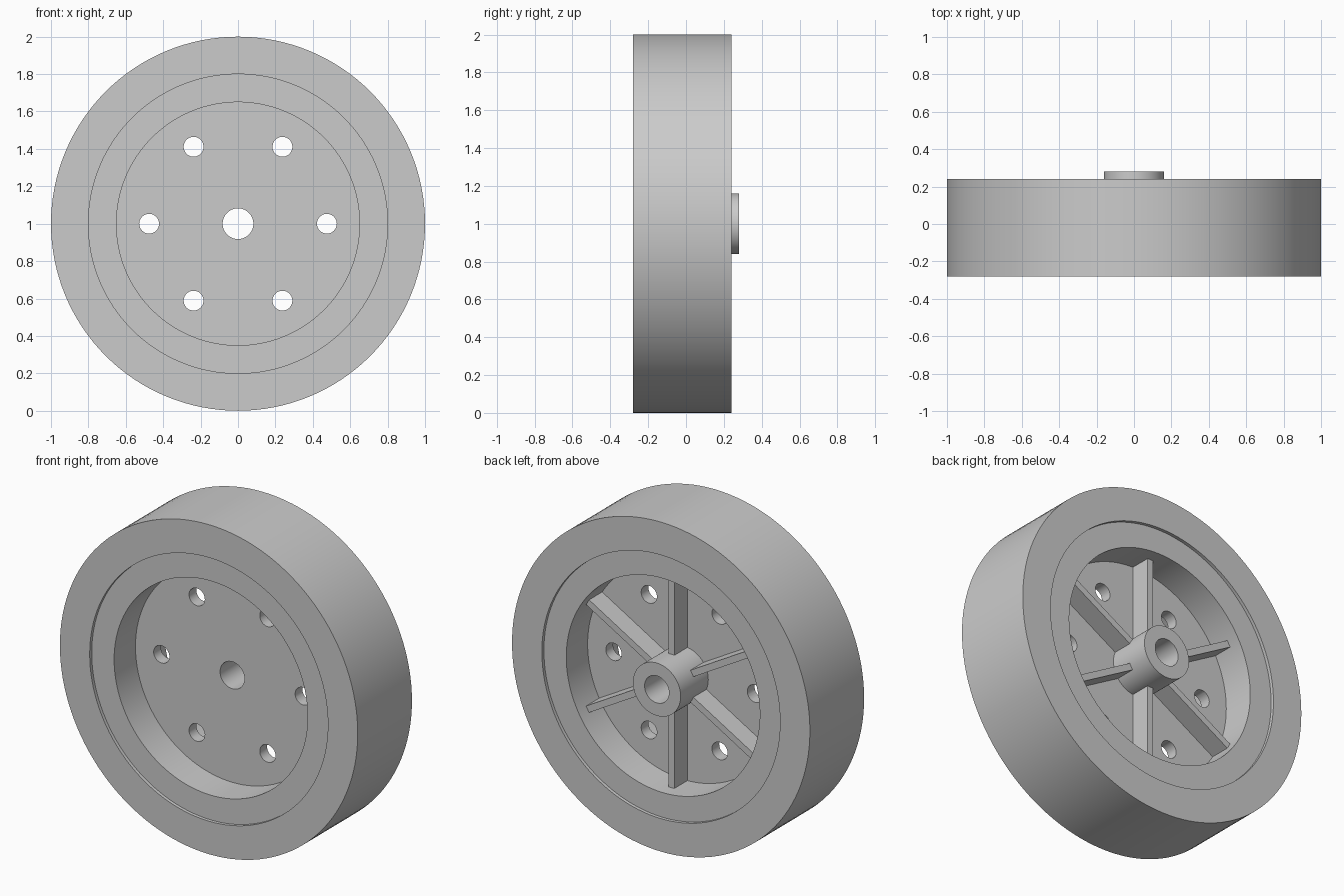
import bpy
import bmesh
import math
from mathutils import Matrix, Vector

cube = bpy.data.objects.get("Cube")
if cube:
    bpy.data.objects.remove(cube, do_unlink=True)

SEGMENTS = 128
AXLE = Vector((0, 0, 1))

grey = bpy.data.materials.new("plain grey")
grey.use_nodes = True
colour = (0.6, 0.6, 0.6, 1)
grey.diffuse_color = colour
grey.node_tree.nodes["Principled BSDF"].inputs["Base Color"].default_value = colour


def make_object(name, bm):
    bmesh.ops.recalc_face_normals(bm, faces=bm.faces)
    mesh = bpy.data.meshes.new(name)
    bm.to_mesh(mesh)
    bm.free()
    mesh.materials.append(grey)
    obj = bpy.data.objects.new(name, mesh)
    bpy.context.collection.objects.link(obj)
    return obj


def lathe(name, profile):
    """Spin a closed (radius, y) profile around the axle."""
    bm = bmesh.new()
    verts = [bm.verts.new((r, y, AXLE.z)) for r, y in profile]
    edges = [bm.edges.new((v, verts[i - 1])) for i, v in enumerate(verts)]
    bmesh.ops.spin(bm, geom=verts + edges, cent=AXLE, axis=(0, 1, 0),
                   angle=math.tau, steps=SEGMENTS, use_merge=True)
    bmesh.ops.remove_doubles(bm, verts=bm.verts, dist=1e-5)
    return make_object(name, bm)


def smooth(obj):
    bpy.ops.object.select_all(action="DESELECT")
    obj.select_set(True)
    bpy.context.view_layer.objects.active = obj
    bpy.ops.object.shade_smooth_by_angle(angle=math.radians(30))


# Tyre band
tyre = lathe("tyre", [(0.8, -0.28), (1, -0.28), (1, 0.24), (0.8, 0.24)])

# Rim, web and bored hub in one section
front, back = -0.055, 0.015
wheel = lathe("rim_and_hub", [
    (0.8, -0.26), (0.65, -0.26), (0.65, front), (0.082, front),
    (0.082, 0.28), (0.16, 0.28), (0.16, back), (0.65, back),
    (0.65, 0.22), (0.8, 0.22)])

# Ring of six holes through the web
bm = bmesh.new()
for i in range(6):
    spot = (Matrix.Translation(AXLE) @ Matrix.Rotation(i * math.tau / 6, 4, "Y")
            @ Matrix.Translation((0.475, -0.02, 0))
            @ Matrix.Rotation(math.pi / 2, 4, "X"))
    bmesh.ops.create_cone(bm, cap_ends=True, segments=32, radius1=0.053,
                          radius2=0.053, depth=0.2, matrix=spot)
cutter = make_object("hole_cutter", bm)
cutter.hide_render = True
cut = wheel.modifiers.new("holes", "BOOLEAN")
cut.operation = "DIFFERENCE"
cut.solver = "EXACT"
cut.object = cutter
bpy.context.view_layer.objects.active = wheel
bpy.ops.object.modifier_apply(modifier=cut.name)
bpy.data.objects.remove(cutter, do_unlink=True)

# Six ribs behind the web, from hub to rim
rib_start, rib_end, rib_back = 0.14, 0.655, 0.14
for i in range(6):
    bm = bmesh.new()
    size = (rib_end - rib_start, rib_back - front - 0.02, 0.04)
    middle = ((rib_start + rib_end) / 2, (rib_back + front + 0.02) / 2, 0)
    place = (Matrix.Translation(AXLE)
             @ Matrix.Rotation((i + 0.5) * math.tau / 6, 4, "Y")
             @ Matrix.Translation(middle) @ Matrix.Diagonal((*size, 1)))
    bmesh.ops.create_cube(bm, size=1, matrix=place)
    make_object(f"rib_{i + 1}", bm)

for obj in (tyre, wheel):
    smooth(obj)
